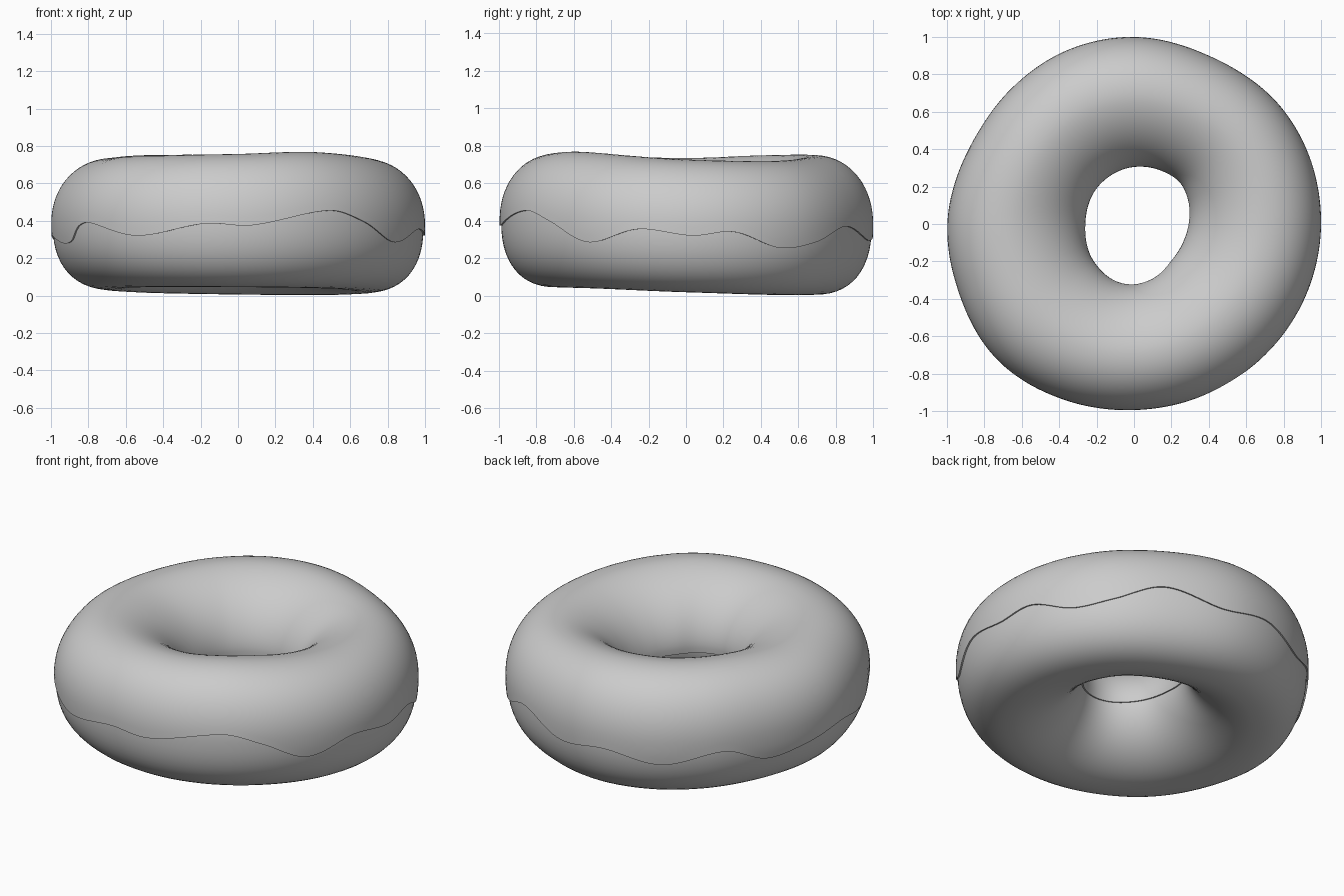
import bpy
from math import sin, cos, pi, radians, asin, copysign

if "Cube" in bpy.data.objects:
    bpy.data.objects.remove(bpy.data.objects["Cube"])


def ring(table):
    """Smooth periodic curve through {degrees: value}."""
    keys = sorted(table)
    n = len(keys)

    def point(i):
        return keys[i % n] + 360 * (i // n), table[keys[i % n]]

    def slope(i):
        (x0, y0), (x1, y1) = point(i - 1), point(i + 1)
        return (y1 - y0) / (x1 - x0)

    def value(deg):
        deg = (deg - keys[0]) % 360 + keys[0]
        i = max(k for k in range(n) if keys[k] <= deg)
        (x0, y0), (x1, y1) = point(i), point(i + 1)
        h = x1 - x0
        t = (deg - x0) / h
        return (y0 * (2*t**3 - 3*t**2 + 1) + y1 * (3*t**2 - 2*t**3)
                + h * slope(i) * (t**3 - 2*t**2 + t) + h * slope(i + 1) * (t**3 - t**2))
    return value


# Uneven dough shape, by angle around the ring
outer = ring({0: 1.0, 37: 1.005, 65: 0.985, 90: 1.0, 112: 0.995, 131: 0.978,
              152: 0.968, 180: 0.998, 200: 1.005, 225: 1.03, 250: 1.01, 270: 0.995,
              290: 0.99, 310: 0.99, 335: 0.995})
inner = ring({0: 0.292, 25: 0.317, 42: 0.33, 62: 0.32, 90: 0.305, 132: 0.278, 180: 0.26,
              225: 0.295, 252: 0.32, 270: 0.322, 292: 0.305, 315: 0.28, 340: 0.28})
top = ring({0: 0.727, 45: 0.72, 95: 0.75, 140: 0.75, 180: 0.735, 225: 0.748, 270: 0.757, 304: 0.768})
bottom = ring({0: 0.018, 50: 0.003, 130: 0.013, 180: 0.03, 225: 0.045, 270: 0.045, 315: 0.038})

# Wavy icing edge height, outside and inside the hole
drip = ring({2: 0.32, 15: 0.34, 30: 0.255, 44: 0.285, 60: 0.37, 80: 0.295, 98: 0.325,
             117: 0.265, 138: 0.335, 153: 0.245, 168: 0.275, 185: 0.32, 200: 0.28,
             208: 0.295, 213: 0.37, 219: 0.39, 238: 0.32, 260: 0.385, 274: 0.375,
             300: 0.455, 313: 0.395, 328: 0.285, 345: 0.355})
hole_edge = ring({0: 0.36, 70: 0.35, 130: 0.345, 200: 0.37, 280: 0.36})

CREST = 0.55  # crest lies a little outside the middle of the tube


def power(v, n):
    return copysign(abs(v) ** (2 / n), v)


def roundness(up, outside):
    if outside:
        return 2.1 if up else 2.35
    return 1.8 if up else 1.85


def skin(deg, t, inset=0.0):
    """Point on the ring; t runs outside -> top -> hole -> bottom."""
    ro, ri, zt, zb = outer(deg), inner(deg), top(deg), bottom(deg)
    up, outside = sin(t) >= 0, cos(t) >= 0
    a = (ro - ri) * ((1 - CREST) if outside else CREST) - inset
    b = (zt - zb) / 2 - (inset if up else 0)
    n = roundness(up, outside)
    r = ri + (ro - ri) * CREST + a * power(cos(t), n)
    z = (zt + zb) / 2 + b * power(sin(t), n)
    return r * cos(radians(deg)), r * sin(radians(deg)), z


def edge_angle(deg, z, outside):
    """Tube angle at which the skin reaches height z."""
    zt, zb = top(deg), bottom(deg)
    q = (z - (zt + zb) / 2) / ((zt - zb) / 2)
    t = asin(copysign(abs(q) ** (roundness(q >= 0, outside) / 2), q))
    return t if outside else pi - t


def build(name, around, rows, closed, place):
    verts = [place(360 * i / around, j) for i in range(around) for j in range(rows)]
    faces = []
    for i in range(around):
        k = (i + 1) % around
        for j in range(rows if closed else rows - 1):
            m = (j + 1) % rows
            faces.append((i * rows + j, k * rows + j, k * rows + m, i * rows + m))
    mesh = bpy.data.meshes.new(name)
    mesh.from_pydata(verts, [], faces)
    ob = bpy.data.objects.new(name, mesh)
    bpy.context.collection.objects.link(ob)
    bpy.ops.object.select_all(action='DESELECT')
    ob.select_set(True)
    bpy.context.view_layer.objects.active = ob
    return ob


# Dough ring
build("dough", 144, 56, True, lambda d, j: skin(d, 2 * pi * j / 56, 0.008))
bpy.ops.object.shade_smooth()


# Icing shell over the top
def icing_point(d, j):
    start = edge_angle(d, drip(d), True)
    end = edge_angle(d, hole_edge(d), False)
    return skin(d, start + (end - start) * j / 35)


icing = build("icing", 240, 36, False, icing_point)
solid = icing.modifiers.new("thickness", 'SOLIDIFY')
solid.thickness = 0.018
solid.offset = -1
bpy.ops.object.modifier_apply(modifier=solid.name)
bpy.ops.object.shade_smooth_by_angle(angle=radians(45))
